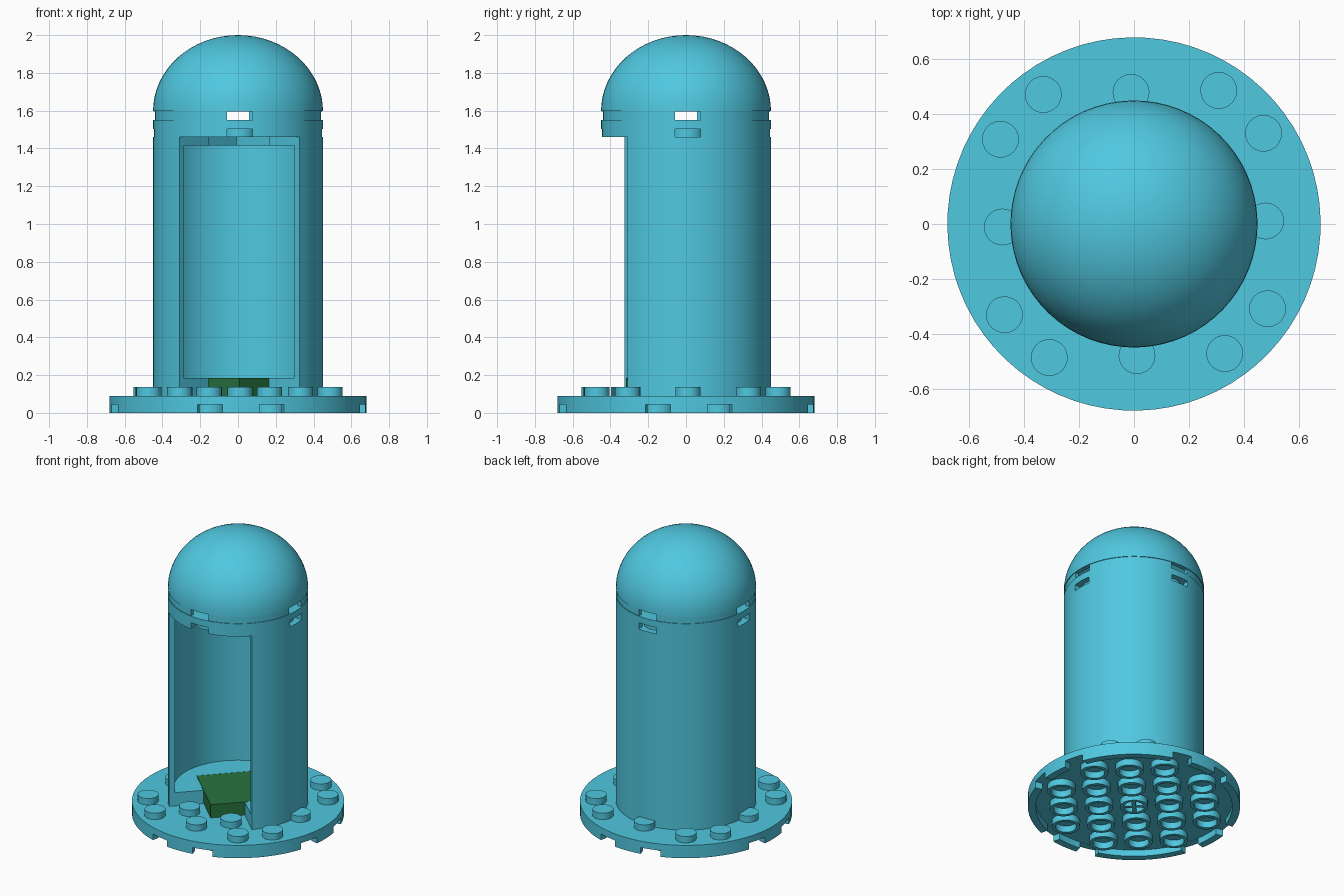
import bpy, bmesh, math
from mathutils import Matrix, Vector

if "Cube" in bpy.data.objects:
    bpy.data.objects.remove(bpy.data.objects["Cube"])

PITCH = 0.226                 # stud grid spacing
PLATE = 0.0905                # plate thickness
HALF = PLATE / 2              # stud height and rim depth
R = 0.45                      # tower radius
BASE_R = 0.68
WALL_TOP = 1.46
DECK_TOP = WALL_TOP + PLATE
STUD_R = 0.067
TURN = Matrix.Rotation(math.radians(46.3), 4, 'Z')   # grid to model frame


def material(name, rgb):
    def linear(c):
        c /= 255
        return c / 12.92 if c < 0.04 else ((c + 0.055) / 1.055) ** 2.4
    col = [linear(c) for c in rgb] + [1]
    m = bpy.data.materials.new(name)
    m.use_nodes = True
    m.diffuse_color = col
    m.node_tree.nodes["Principled BSDF"].inputs["Base Color"].default_value = col
    return m


AZURE = material("azure", (80, 200, 224))
GREEN = material("dark_green", (40, 116, 64))


def finish(name, bm, mat=AZURE):
    bmesh.ops.remove_doubles(bm, verts=bm.verts, dist=1e-5)
    bmesh.ops.recalc_face_normals(bm, faces=bm.faces)
    bm.transform(TURN)
    me = bpy.data.meshes.new(name)
    bm.to_mesh(me)
    bm.free()
    me.materials.append(mat)
    ob = bpy.data.objects.new(name, me)
    bpy.context.collection.objects.link(ob)
    return ob


def activate(ob):
    bpy.ops.object.select_all(action='DESELECT')
    ob.select_set(True)
    bpy.context.view_layer.objects.active = ob


def smooth(ob):
    activate(ob)
    bpy.ops.object.shade_smooth_by_angle(angle=math.radians(35))


def lathe(bm, profile, centre=(0, 0), start=0, sweep=360, seg=64):
    """Turn a closed (radius, z) loop about a vertical axis."""
    full = sweep == 360
    rings = []
    for i in range(seg if full else seg + 1):
        a = math.radians(start + sweep * i / seg)
        rings.append([bm.verts.new((centre[0] + r * math.cos(a),
                                    centre[1] + r * math.sin(a), z))
                      for r, z in profile])
    n = len(profile)
    for i in range(seg):
        a, b = rings[i], rings[(i + 1) % len(rings)]
        for j in range(n):
            k = (j + 1) % n
            r0, r1 = profile[j][0], profile[k][0]
            if r0 == 0 and r1 == 0:
                continue
            if r0 == 0:
                bm.faces.new((a[j], a[k], b[k]))
            elif r1 == 0:
                bm.faces.new((a[j], a[k], b[j]))
            else:
                bm.faces.new((a[j], a[k], b[k], b[j]))
    if not full:
        bm.faces.new(rings[0])
        bm.faces.new(rings[-1])


def loop(r0, r1, z0, z1):
    return [(r0, z0), (r1, z0), (r1, z1), (r0, z1)]


def prism(bm, points, z0, z1):
    face = bm.faces.new([bm.verts.new((x, y, z0)) for x, y in points])
    ext = bmesh.ops.extrude_face_region(bm, geom=[face])
    top = [v for v in ext["geom"] if isinstance(v, bmesh.types.BMVert)]
    bmesh.ops.translate(bm, verts=top, vec=(0, 0, z1 - z0))


def cut_notches(ob, angles, radius, z0, z1, width=0.135):
    """Cut rectangular slots through a rim."""
    bm = bmesh.new()
    for a in angles:
        m = (Matrix.Rotation(math.radians(a), 4, 'Z')
             @ Matrix.Translation((radius, 0, (z0 + z1) / 2))
             @ Matrix.Diagonal((0.13, width, z1 - z0, 1)))
        bmesh.ops.create_cube(bm, size=1, matrix=m)
    cutter = finish("notch_cutter", bm)
    cutter.hide_render = True
    mod = ob.modifiers.new("notches", 'BOOLEAN')
    mod.operation, mod.solver, mod.object = 'DIFFERENCE', 'EXACT', cutter
    activate(ob)
    bpy.ops.object.modifier_apply(modifier=mod.name)
    bpy.data.objects.remove(cutter)


DIAGONALS = [45, 135, 225, 315]
half_steps = [(i + 0.5) * PITCH for i in range(-3, 3)]
stud_spots = [(u, v) for u in half_steps for v in half_steps if math.hypot(u, v) < 0.62]

# Round base plate with notched rim
bm = bmesh.new()
lathe(bm, [(0, PLATE), (0, HALF), (0.63, HALF), (0.63, 0), (BASE_R, 0), (BASE_R, PLATE)], seg=72)
base = finish("base_plate", bm)
cut_notches(base, [q + s for q in DIAGONALS for s in (-14, 14)], 0.66, -0.02, HALF - 0.001)
smooth(base)

# Base studs left exposed around the tower and in the open quarter
bm = bmesh.new()
for u, v in stud_spots:
    r = math.hypot(u, v)
    if r > 0.4 or (u < 0 and v < 0 and r > 0.2):
        lathe(bm, [(0, PLATE - 0.01), (STUD_R, PLATE - 0.01),
                   (STUD_R, PLATE + HALF), (0, PLATE + HALF)], (u, v), seg=24)
smooth(finish("base_studs", bm))

# Tubes under the base, with a cross in the middle one
bm = bmesh.new()
for i in range(-2, 3):
    for j in range(-2, 3):
        if abs(i) + abs(j) < 4:
            lathe(bm, loop(STUD_R, 0.09, 0, HALF + 0.005), (i * PITCH, j * PITCH), seg=24)
for size in ((0.14, 0.025), (0.025, 0.14)):
    bmesh.ops.create_cube(bm, size=1, matrix=Matrix.Translation((0, 0, HALF / 2 + 0.002))
                          @ Matrix.Diagonal((*size, HALF, 1)))
smooth(finish("base_tubes", bm))

# Three-quarter tower wall, open at the front
bm = bmesh.new()
lathe(bm, loop(0.412, R, PLATE, WALL_TOP), start=-90, sweep=270, seg=48)
smooth(finish("tower_wall", bm))

# Floor and ceiling ledges with a square opening
arc = [(0.43 * math.cos(math.radians(a)), 0.43 * math.sin(math.radians(a)))
       for a in range(-90, 181, 6)]
P = PITCH
ledge = arc + [(-P, 0), (-P, P), (P, P), (P, -P), (0, -P)]
for name, z0, z1 in (("floor_ledge", PLATE, 2 * PLATE + 0.003),
                     ("ceiling_ledge", WALL_TOP - HALF, WALL_TOP)):
    bm = bmesh.new()
    prism(bm, ledge, z0, z1)
    finish(name, bm)

# Green floor tile
bm = bmesh.new()
g = P - 0.002
prism(bm, [(-g, -g), (g, -g), (g, g), (-g, g)], PLATE, 2 * PLATE + 0.003)
finish("floor_tile", bm, GREEN)

# Ring plate on top of the wall
bm = bmesh.new()
mid = WALL_TOP + HALF
lathe(bm, [(R, WALL_TOP), (R, DECK_TOP), (0.2, DECK_TOP), (0.2, mid), (0.41, mid), (0.41, WALL_TOP)])
ring = finish("ring_plate", bm)
cut_notches(ring, DIAGONALS, 0.44, WALL_TOP - 0.02, mid - 0.001)
smooth(ring)

# Ring plate studs above and tubes below
bm = bmesh.new()
for u, v in stud_spots:
    if 0.2 < math.hypot(u, v) < 0.4:
        lathe(bm, [(0, DECK_TOP - 0.01), (0.06, DECK_TOP - 0.01),
                   (0.06, DECK_TOP + HALF), (0, DECK_TOP + HALF)], (u, v), seg=24)
for a in (-P, P):
    for b in (-P, P):
        lathe(bm, loop(STUD_R, 0.09, WALL_TOP, mid + 0.005), (a, b), seg=24)
smooth(finish("ring_studs_and_tubes", bm))

# Hollow dome with a notched foot
foot = DECK_TOP + 0.047
height = 2.0 - foot


def dome_arc(radius, rise, steps=16):
    out = []
    for i in range(steps):
        t = math.pi / 2 * i / steps
        out.append((radius * math.cos(t), foot + rise * math.sin(t)))
    return out + [(0, foot + rise)]


bm = bmesh.new()
lathe(bm, [(0.445, DECK_TOP), (0.445, foot)] + dome_arc(R, height)
      + dome_arc(0.42, height - 0.03)[::-1] + [(0.42, DECK_TOP)])
dome = finish("dome", bm)
cut_notches(dome, DIAGONALS, 0.44, DECK_TOP - 0.02, foot - 0.001)
smooth(dome)
